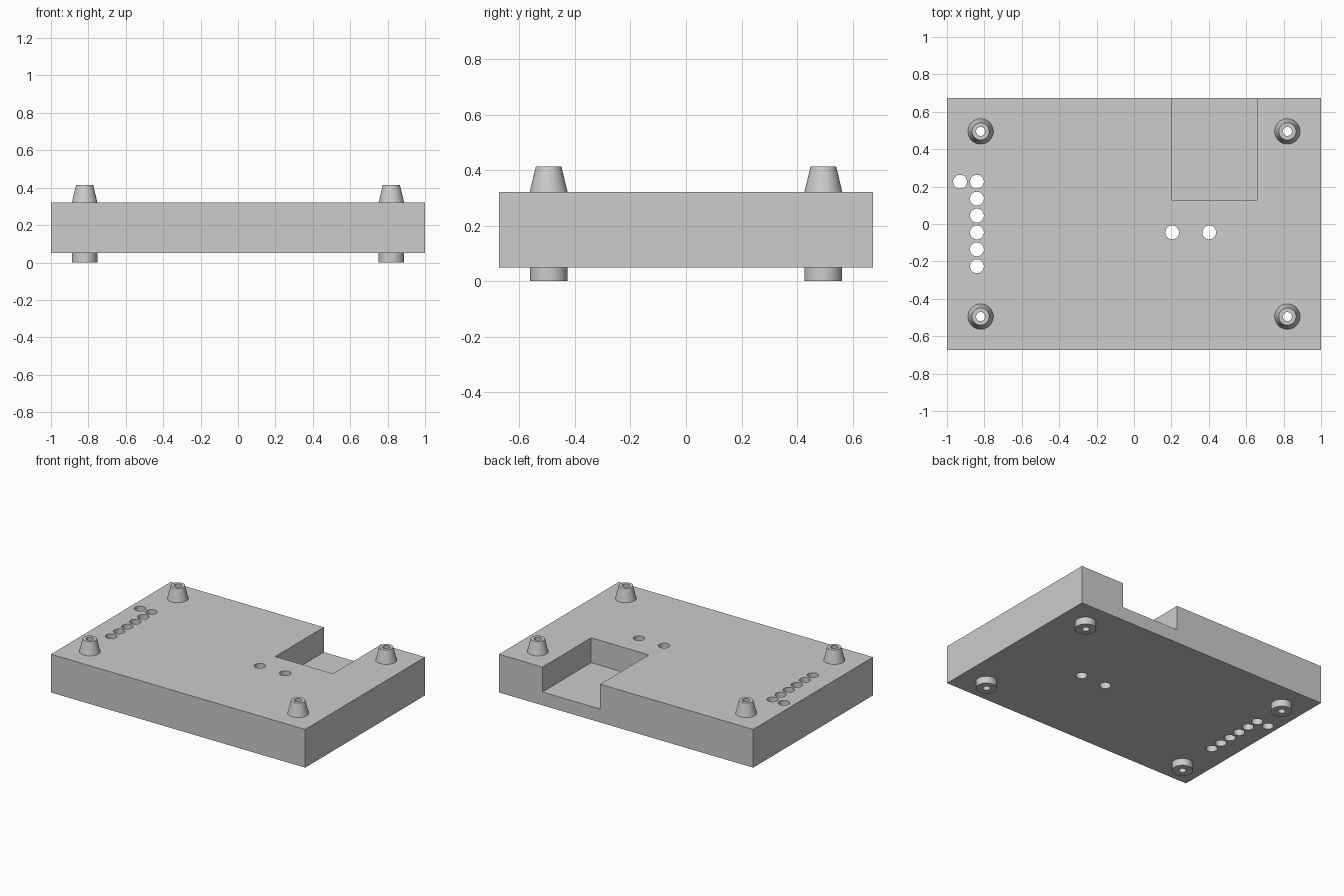
import bpy, bmesh, math
from mathutils import Matrix

cube = bpy.data.objects.get("Cube")
if cube:
    bpy.data.objects.remove(cube, do_unlink=True)

grey = bpy.data.materials.new("plain grey")
grey.use_nodes = True
colour = (0.604, 0.604, 0.604, 1)
grey.diffuse_color = colour
grey.node_tree.nodes["Principled BSDF"].inputs["Base Color"].default_value = colour

SIDES = 48
HALF_X, HALF_Y = 1.0, 0.673
BASE, DECK, TIP = 0.05, 0.322, 0.414
POST_R, TIP_R, BORE_R, HOLE_R = 0.068, 0.046, 0.024, 0.037


def make_object(name, bm):
    bmesh.ops.recalc_face_normals(bm, faces=bm.faces)
    mesh = bpy.data.meshes.new(name)
    bm.to_mesh(mesh)
    bm.free()
    mesh.materials.append(grey)
    obj = bpy.data.objects.new(name, mesh)
    bpy.context.collection.objects.link(obj)
    return obj


def add_box(bm, x0, x1, y0, y1, z0, z1):
    place = Matrix.Translation(((x0 + x1) / 2, (y0 + y1) / 2, (z0 + z1) / 2))
    size = Matrix.Diagonal((x1 - x0, y1 - y0, z1 - z0, 1))
    bmesh.ops.create_cube(bm, size=1, matrix=place @ size)


def add_drill(bm, x, y, radius):
    bmesh.ops.create_cone(bm, cap_ends=True, segments=SIDES, radius1=radius, radius2=radius,
                          depth=1, matrix=Matrix.Translation((x, y, DECK / 2)))


def smooth(obj):
    bpy.ops.object.select_all(action="DESELECT")
    obj.select_set(True)
    bpy.context.view_layer.objects.active = obj
    bpy.ops.object.shade_smooth_by_angle(angle=math.radians(30))


def make_collar(name, x, y, profile):
    """Revolve a (radius, z) profile; the end seated on the block stays open."""
    bm = bmesh.new()
    rings = [[bm.verts.new((x + r * math.cos(k * math.tau / SIDES),
                            y + r * math.sin(k * math.tau / SIDES), z))
              for k in range(SIDES)] for r, z in profile]
    for low, high in zip(rings, rings[1:]):
        for k in range(SIDES):
            n = (k + 1) % SIDES
            bm.faces.new((low[k], low[n], high[n], high[k]))
    smooth(make_object(name, bm))


# Main block
bm = bmesh.new()
add_box(bm, -HALF_X, HALF_X, -HALF_Y, HALF_Y, BASE, DECK)
block = make_object("block", bm)

# Cutter: rear pocket, corner bores, pin row and the paired holes
corners = [(sx * 0.82, sy * 0.495) for sx in (-1, 1) for sy in (-1, 1)]
pins = [(-0.84, -0.226 + 0.0904 * i) for i in range(6)]
pins += [(-0.93, 0.226), (0.204, -0.045), (0.402, -0.045)]
bm = bmesh.new()
add_box(bm, 0.204, 0.658, 0.127, 0.9, 0.145, 0.6)
for x, y in corners:
    add_drill(bm, x, y, BORE_R)
for x, y in pins:
    add_drill(bm, x, y, HOLE_R)
cutter = make_object("hole_cutter", bm)
cutter.hide_render = True
cutter.hide_viewport = True

cut = block.modifiers.new("holes", "BOOLEAN")
cut.operation = "DIFFERENCE"
cut.solver = "EXACT"
cut.object = cutter
bpy.context.view_layer.update()
graph = bpy.context.evaluated_depsgraph_get()
finished = bpy.data.meshes.new_from_object(block.evaluated_get(graph))
block.modifiers.clear()
block.data = finished
bpy.data.objects.remove(cutter, do_unlink=True)
smooth(block)

# Tapered posts above, round feet below
for x, y in corners:
    place = ("front" if y < 0 else "back") + ("_left" if x > 0 else "_right")
    make_collar(place + "_post", x, y,
                [(POST_R, DECK), (TIP_R, TIP), (BORE_R, TIP), (BORE_R, DECK)])
    make_collar(place + "_foot", x, y,
                [(POST_R, BASE), (POST_R, 0), (BORE_R, 0), (BORE_R, BASE)])
